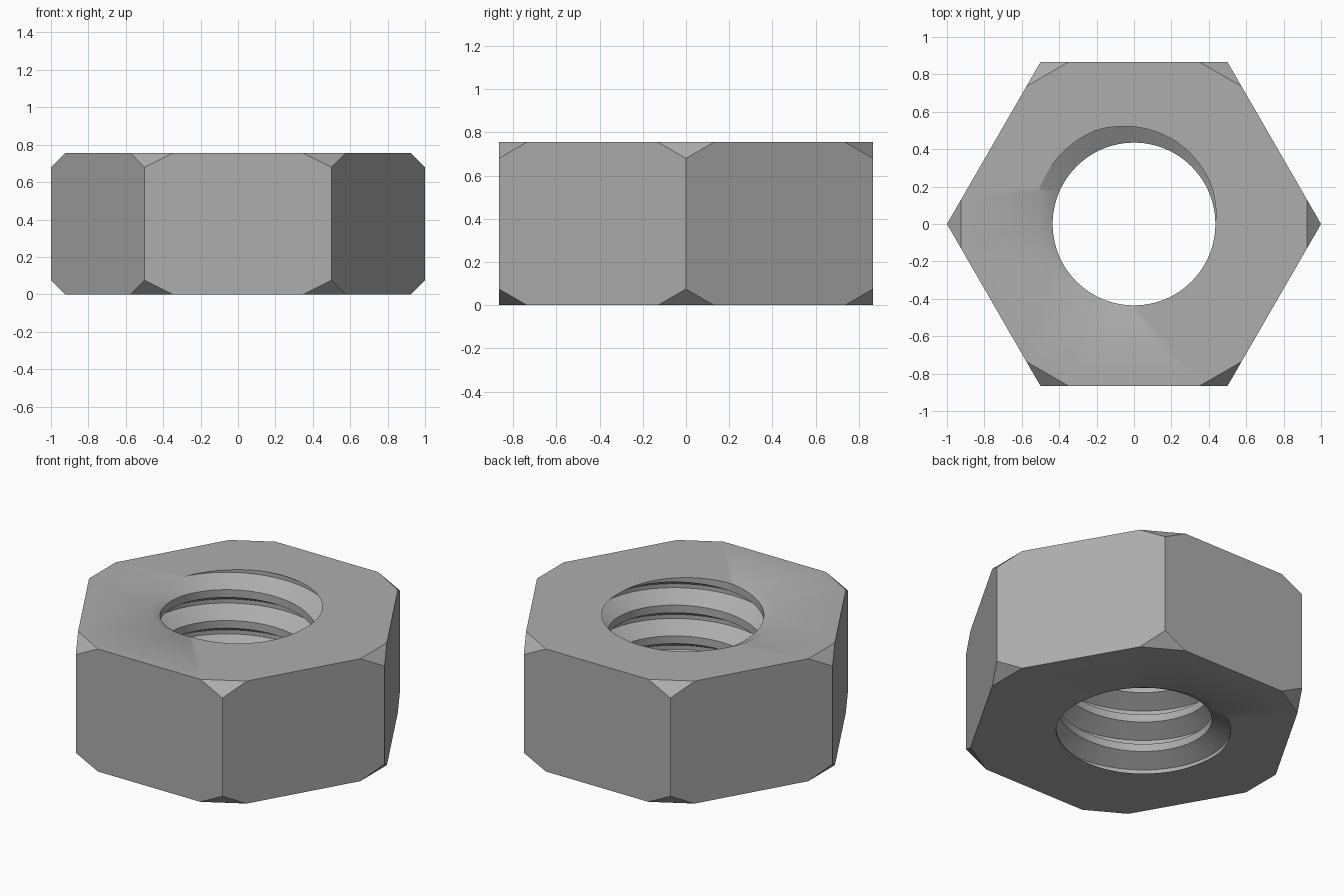
import bpy, bmesh
from math import cos, sin, pi, floor

cube = bpy.data.objects.get("Cube")
if cube:
    bpy.data.objects.remove(cube)

HEIGHT, CUT = 0.755, 0.075
MINOR, MAJOR, PITCH = 0.435, 0.54, 0.19
STEPS = 96
# One thread period going up: crest, upper flank, root, lower flank
PROFILE = [(0.0, MINOR), (0.25, MINOR), (0.56, MAJOR), (0.69, MAJOR), (1.0, MINOR)]

steel = bpy.data.materials.new("steel grey")
steel.use_nodes = True
colour = (0.42, 0.42, 0.42, 1)
steel.diffuse_color = colour
steel.node_tree.nodes["Principled BSDF"].inputs["Base Color"].default_value = colour


def thread_radius(t):
    t -= floor(t)
    for (a, ra), (b, rb) in zip(PROFILE, PROFILE[1:]):
        if t <= b:
            return ra + (rb - ra) * (t - a) / (b - a)


def thread_column(i):
    """Points up the bore wall at one angle, trimmed to the two end planes."""
    turn = i / STEPS
    angle = 2 * pi * turn
    # The crest starts meeting the top plane at three quarters of a turn
    phase = turn - 1.0 + HEIGHT / PITCH
    phase -= floor(HEIGHT / PITCH)
    points = []
    for k in range(-3, 7):
        for t, _ in PROFILE[:-1]:
            z = min(max((k + t + phase) * PITCH, 0.0), HEIGHT)
            r = thread_radius(z / PITCH - phase + (1e-9 if z < HEIGHT else -1e-9))
            points.append((r * cos(angle), r * sin(angle), z))
    return points


bm = bmesh.new()

# Threaded bore; the seam joins one pitch higher after a full turn
columns = [[bm.verts.new(p) for p in thread_column(i)] for i in range(STEPS + 1)]
for a, b in zip(columns, columns[1:]):
    for j in range(len(a) - 1):
        bm.faces.new((a[j], a[j + 1], b[j + 1], b[j]))
bmesh.ops.remove_doubles(bm, verts=bm.verts, dist=1e-5)
bmesh.ops.dissolve_degenerate(bm, edges=bm.edges, dist=1e-5)


def ring_edges(z):
    return [e for e in bm.edges if e.is_boundary
            and all(abs(v.co.z - z) < 1e-5 for v in e.verts)]


# Hexagonal sides with flat triangular cuts at every corner
apothem = cos(pi / 6)
reach = CUT / apothem  # distance along a side from corner to cut
reach = CUT / cos(pi / 3)
corners = [(cos(k * pi / 3), sin(k * pi / 3)) for k in range(6)]
rims = {z: ring_edges(z) for z in (0.0, HEIGHT)}
posts = {z: [bm.verts.new((x, y, abs(z - CUT))) for x, y in corners] for z in rims}
ends = {}
for z in rims:
    ends[z] = []
    for k, (x, y) in enumerate(corners):
        pair = []
        for step in (-1, 1):
            nx, ny = corners[(k + step) % 6]
            pair.append(bm.verts.new((x + (nx - x) * reach, y + (ny - y) * reach, z)))
        ends[z].append(pair)
        bm.faces.new((posts[z][k], pair[1], pair[0]))
low, high = 0.0, HEIGHT
for k in range(6):
    n = (k + 1) % 6
    bm.faces.new((posts[low][k], ends[low][k][1], ends[low][n][0], posts[low][n],
                  posts[high][n], ends[high][n][0], ends[high][k][1], posts[high][k]))

# End faces between the hexagon and the bore
for z, rim in rims.items():
    loop = [v for pair in ends[z] for v in pair]
    edges = list(rim)
    for a, b in zip(loop, loop[1:] + loop[:1]):
        edges.append(bm.edges.get((a, b)) or bm.edges.new((a, b)))
    bmesh.ops.triangle_fill(bm, edges=edges, use_beauty=True,
                            normal=(0, 0, 1 if z else -1))

bmesh.ops.recalc_face_normals(bm, faces=bm.faces)
mesh = bpy.data.meshes.new("hex_nut")
bm.to_mesh(mesh)
bm.free()
mesh.materials.append(steel)
nut = bpy.data.objects.new("hex_nut", mesh)
bpy.context.collection.objects.link(nut)
bpy.context.view_layer.objects.active = nut
nut.select_set(True)
bpy.ops.object.shade_smooth_by_angle()
